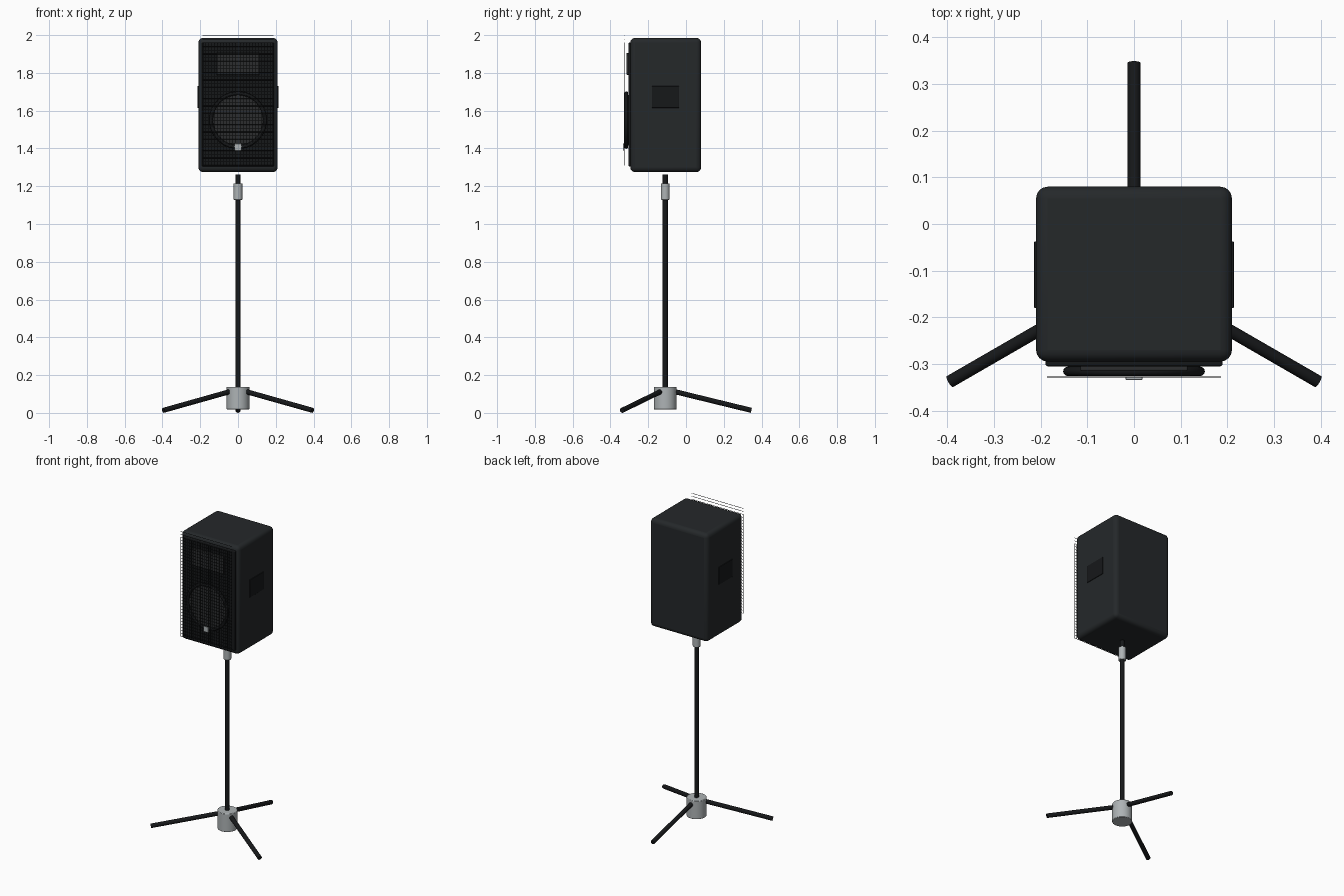
import bpy, math
from mathutils import Vector

if "Cube" in bpy.data.objects:
    bpy.data.objects.remove(bpy.data.objects["Cube"])

PY = -0.11  # stand axis


def material(name, c):
    m = bpy.data.materials.new(name)
    m.diffuse_color = (*c, 1)
    m.use_nodes = True
    m.node_tree.nodes["Principled BSDF"].inputs["Base Color"].default_value = m.diffuse_color
    return m


shell = material("shell", (0.018, 0.021, 0.023))
black = material("black", (0.008, 0.009, 0.010))
dark = material("dark_grey", (0.025, 0.027, 0.028))
metal = material("metal", (0.42, 0.45, 0.46))


def finish(name, mat, bevel=0, segments=3):
    o = bpy.context.object
    o.name = name
    o.data.materials.append(mat)
    if bevel:
        b = o.modifiers.new("bevel", "BEVEL")
        b.width, b.segments = bevel, segments
        b.limit_method = "ANGLE"
    bpy.ops.object.shade_smooth_by_angle(angle=math.radians(35))
    return o


def box(name, lo, hi, mat, bevel=0, segments=3):
    lo, hi = Vector(lo), Vector(hi)
    bpy.ops.mesh.primitive_cube_add(size=1, location=(lo + hi) / 2)
    bpy.context.object.scale = hi - lo
    bpy.ops.object.transform_apply(location=False, rotation=False, scale=True)
    return finish(name, mat, bevel, segments)


def rod(name, a, b, r, mat, sides=24, bevel=0):
    a, b = Vector(a), Vector(b)
    d = b - a
    bpy.ops.mesh.primitive_cylinder_add(
        vertices=sides, radius=r, depth=d.length, location=(a + b) / 2,
        rotation=d.to_track_quat("Z", "Y").to_euler())
    return finish(name, mat, bevel, 2)


# Cabinet and front baffle
box("cabinet", (-0.21, -0.295, 1.275), (0.21, 0.08, 1.985), shell, 0.025, 4)
box("front_baffle", (-0.19, -0.305, 1.305), (0.19, -0.285, 1.96), black, 0.005)

# Side handles
for s, side in ((-1, "left"), (1, "right")):
    x0, x1 = sorted((s * 0.2, s * 0.214))
    box(side + "_handle", (x0, -0.18, 1.615), (x1, -0.037, 1.73), black, 0.002)

# Horn plate and woofer
box("horn", (-0.115, -0.315, 1.79), (0.115, -0.3, 1.905), dark, 0.003)
bpy.ops.mesh.primitive_torus_add(
    major_radius=0.142, minor_radius=0.010, major_segments=64, minor_segments=12,
    location=(0, -0.316, 1.55), rotation=(math.pi / 2, 0, 0))
finish("woofer_surround", black)
rod("woofer_cone", (0, -0.3, 1.55), (0, -0.314, 1.55), 0.134, dark, 64)

# Wire grille: horizontal and vertical wires
NH, NV = 36, 25
for i in range(NH):
    z = 1.31 + 0.6885 * i / (NH - 1)
    rod("grille_row", (-0.187, -0.328, z), (0.187, -0.328, z), 0.0015, black, 6)
for i in range(NV):
    x = -0.185 + 0.37 * i / (NV - 1)
    rod("grille_column", (x, -0.328, 1.31), (x, -0.328, 1.96), 0.0015, black, 6)
box("badge", (-0.018, -0.334, 1.39), (0.018, -0.329, 1.425), metal, 0.001)

# Stand: pole, clamp collar, hub and three legs
rod("pole", (0, PY, 0.1), (0, PY, 1.263), 0.0135, black)
rod("clamp_collar", (0, PY, 1.128), (0, PY, 1.215), 0.023, metal, 32, 0.003)
rod("tripod_hub", (0, PY, 0.018), (0, PY, 0.138), 0.06, metal, 32, 0.003)
for k in range(3):
    a = math.radians(90 + 120 * k)
    d = Vector((math.cos(a), math.sin(a), 0))
    base = Vector((0, PY, 0))
    rod("tripod_leg", base + d * 0.04 + Vector((0, 0, 0.115)),
        base + d * 0.456 + Vector((0, 0, 0.0135)), 0.0135, black)
